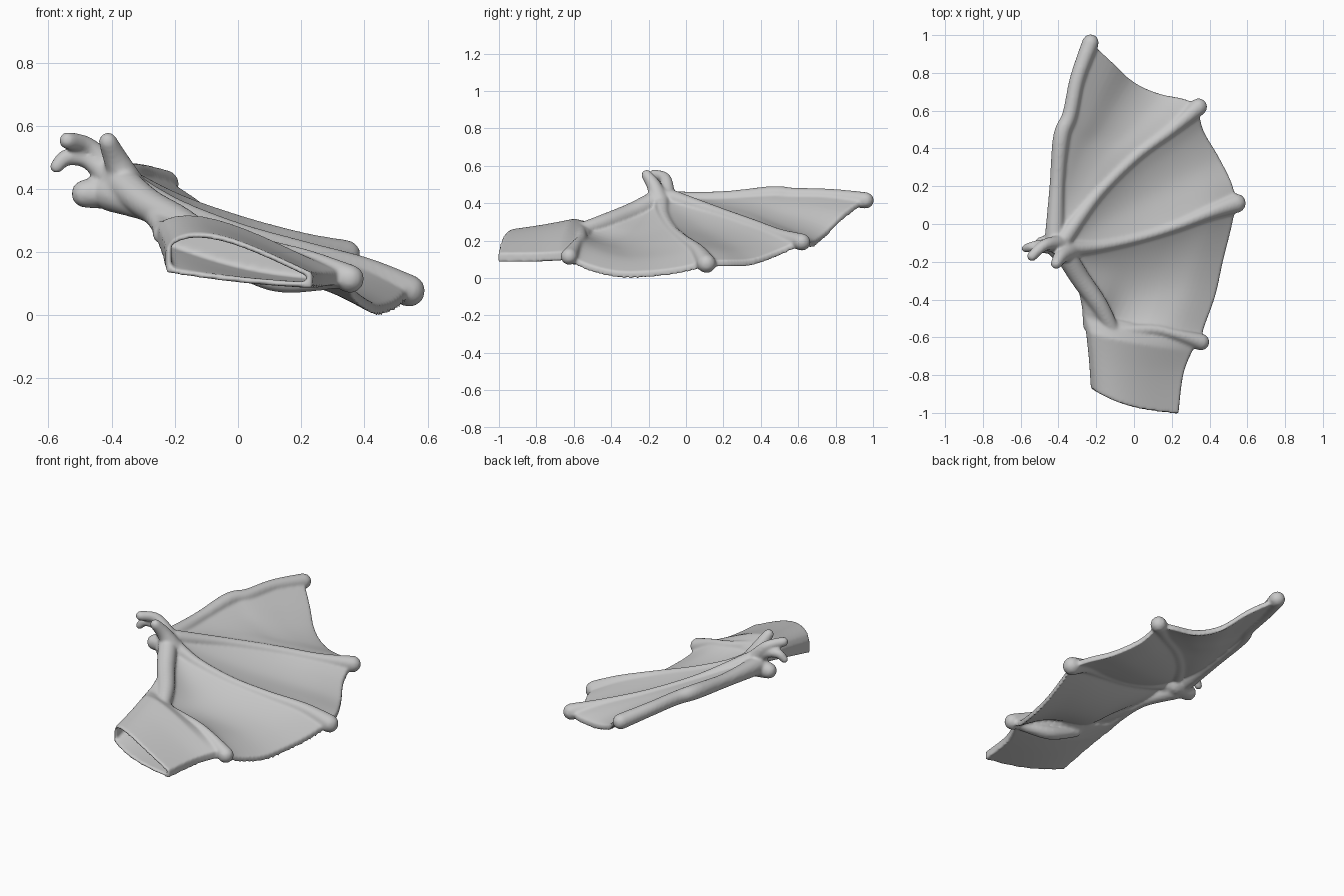
import bpy, bmesh
from math import sin, cos, pi
from mathutils import Vector

cube = bpy.data.objects.get("Cube")
if cube:
    bpy.data.objects.remove(cube, do_unlink=True)

grey = bpy.data.materials.new("soft_grey")
grey.use_nodes = True
grey.diffuse_color = (0.58, 0.58, 0.58, 1)
grey.node_tree.nodes["Principled BSDF"].inputs["Base Color"].default_value = (0.58, 0.58, 0.58, 1)


def along(points, u):
    """Smooth curve through points (x, y, z, radius) at u in 0..1."""
    p = [Vector(q) for q in points]
    last = len(p) - 1
    k = min(int(u * last), last - 1)
    f = u * last - k
    a, b, c, d = p[max(k - 1, 0)], p[k], p[k + 1], p[min(k + 2, last)]
    return b + (c - a) * (f / 2) + (a * 2 - b * 5 + c * 4 - d) * (f * f / 2) + (b * 3 - a - c * 3 + d) * (f ** 3 / 2)


def loft(bm, rings):
    """Closed solid through rings; the ends are filled by quad strips."""
    vs = [[bm.verts.new(p) for p in ring] for ring in rings]
    n = len(vs[0])
    for a, b in zip(vs, vs[1:]):
        for i in range(n):
            j = (i + 1) % n
            bm.faces.new((a[i], a[j], b[j], b[i]))
    for ring in (vs[0], vs[-1]):
        for i in range(n // 2 - 1):
            bm.faces.new((ring[i], ring[i + 1], ring[n - 2 - i], ring[n - 1 - i]))


def bone(bm, points, steps=32, sides=14):
    """Tapered round tube with ball ends."""
    rings = []
    for i in range(steps + 1):
        u = i / steps
        p = along(points, u)
        d = along(points, min(u + 0.01, 1)).xyz - along(points, max(u - 0.01, 0)).xyz
        side = d.cross(Vector((0, 0, 1))).normalized()
        up = side.cross(d).normalized()
        rings.append([p.xyz + (side * cos(2 * pi * k / sides) + up * sin(2 * pi * k / sides)) * p.w
                      for k in range(sides)])
    loft(bm, rings)
    for q in (points[0], points[-1]):
        ball = bmesh.ops.create_icosphere(bm, subdivisions=2, radius=q[3])
        bmesh.ops.translate(bm, verts=ball["verts"], vec=q[:3])


def membrane(bm, a, b, edge=(), sag=0.03, half=0.018, ns=28, nt=24):
    """Skin between two bones, with a bowed free edge."""
    a1, b1 = along(a, 1).xyz, along(b, 1).xyz
    rim = [tuple(a1)] + list(edge) + [tuple(b1)]
    rings = []
    for i in range(ns + 1):
        s = i / ns
        row = []
        for j in range(nt + 1):
            t = j / nt
            p = along(a, s).xyz.lerp(along(b, s).xyz, t)
            p += (along(rim, t) - a1.lerp(b1, t)) * s * s
            p.z -= sag * sin(pi * t) * sin(pi * s)
            row.append(p)
        lift = Vector((0, 0, half))
        rings.append([p + lift for p in row] + [p - lift for p in reversed(row)])
    loft(bm, rings)


def sleeve(bm, lead, trail, steps=24, nt=24, wall=0.018):
    """Hollow root of the wing, open at the body end."""
    def ring(s, inner):
        top, low = [], []
        swell = min(1, s * 4)
        for j in range(nt + 1):
            t = j / nt
            if inner:
                t = 0.04 + 0.92 * t
            p = Vector(along(lead, s)).lerp(Vector(along(trail, s)), t)
            p.y -= 0.035 * s * sin(pi * t ** 0.8)
            cut = wall if inner else 0
            top.append(p + Vector((0, 0, 0.026 + 0.073 * swell * sin(pi * t ** 0.6) - cut)))
            belly = 0.022 + 0.028 * (1 - t) * s + swell * (0.035 - 0.03 * s) * sin(pi * t)
            low.append(p - Vector((0, 0, belly - cut)))
        return top + low[::-1]
    outer = [ring(i / steps, False) for i in range(steps + 1)]
    inner = [ring(i / steps, True) for i in range(steps, steps // 4, -1)]
    loft(bm, outer + inner)


def finish(bm, name, voxel, rounds):
    """Fuse overlapping solids into one smooth skin."""
    bmesh.ops.recalc_face_normals(bm, faces=bm.faces)
    mesh = bpy.data.meshes.new(name)
    bm.to_mesh(mesh)
    bm.free()
    mesh.materials.append(grey)
    obj = bpy.data.objects.new(name, mesh)
    bpy.context.collection.objects.link(obj)
    fuse = obj.modifiers.new("fuse", 'REMESH')
    fuse.mode = 'VOXEL'
    fuse.voxel_size = voxel
    fuse.use_smooth_shade = True
    soft = obj.modifiers.new("soften", 'SMOOTH')
    soft.factor = 0.5
    soft.iterations = rounds


# Finger bones: x, y, z, radius
finger_one = [(-.42, -.08, .41, .054), (-.408, .2, .425, .04), (-.385, .46, .448, .044),
              (-.34, .58, .443, .04), (-.3, .77, .438, .04), (-.23, .961, .415, .045)]
finger_two = [(-.37, -.08, .43, .045), (-.2, .15, .357, .032), (0, .35, .288, .03),
              (.2, .5, .232, .032), (.342, .62, .192, .047)]
finger_three = [(-.36, -.13, .42, .045), (-.2, -.12, .342, .03), (0, -.08, .268, .026),
                (.2, -.02, .21, .028), (.4, .06, .148, .037), (.542, .11, .077, .052)]
arm = [(-.38, -.13, .43, .056), (-.29, -.28, .355, .052), (-.185, -.43, .298, .048), (-.11, -.57, .255, .038)]
finger_four = [arm[-1], (.1, -.56, .21, .028), (.22, -.585, .18, .028), (.355, -.625, .115, .046)]
lead_edge = [(-.4, -.13, .385, .058), (-.285, -.27, .335, .04), (-.248, -.42, .29, .032), (-.245, -.54, .255, .026)]
under_joint = [(-.06, -.57, .175, .024), (.12, -.58, .112, .038), (.3, -.62, .11, .028)]

# Claws and knuckle at the wrist
claws = [
    [(-.34, -.14, .4, .055), (-.385, -.17, .49, .04), (-.412, -.21, .55, .03)],
    [(-.38, -.1, .43, .045), (-.47, -.11, .53, .031), (-.54, -.17, .553, .028)],
    [(-.39, -.12, .42, .045), (-.47, -.11, .49, .031), (-.54, -.12, .5, .027), (-.575, -.13, .47, .022)],
    [(-.38, -.1, .395, .062), (-.483, -.11, .385, .046)],
]

wing = bmesh.new()
for path in [finger_one, finger_two, finger_three, arm, finger_four, lead_edge, under_joint] + claws:
    bone(wing, path)

# Skin panels between the bones
membrane(wing, finger_one, finger_two, [(-.11, .85, .335), (0, .75, .235), (.13, .69, .185), (.27, .66, .18)], sag=0.01)
membrane(wing, finger_two, finger_three, [(.365, .5, .135), (.445, .36, .085), (.515, .22, .078)])
membrane(wing, finger_three, arm + finger_four[1:],
         [(.515, -.02, .043), (.47, -.2, .02), (.43, -.38, .02), (.37, -.55, .065)], sag=0.045)
membrane(wing, arm, lead_edge, sag=0, half=0.03)

# Hollow root
sleeve(wing, [(-.265, -.47, .275), (-.24, -.7, .22), (-.228, -.87, .182)],
       [(.345, -.6, .12), (.265, -.78, .11), (.235, -1.005, .108)])
finish(wing, "wing", 0.008, 8)
